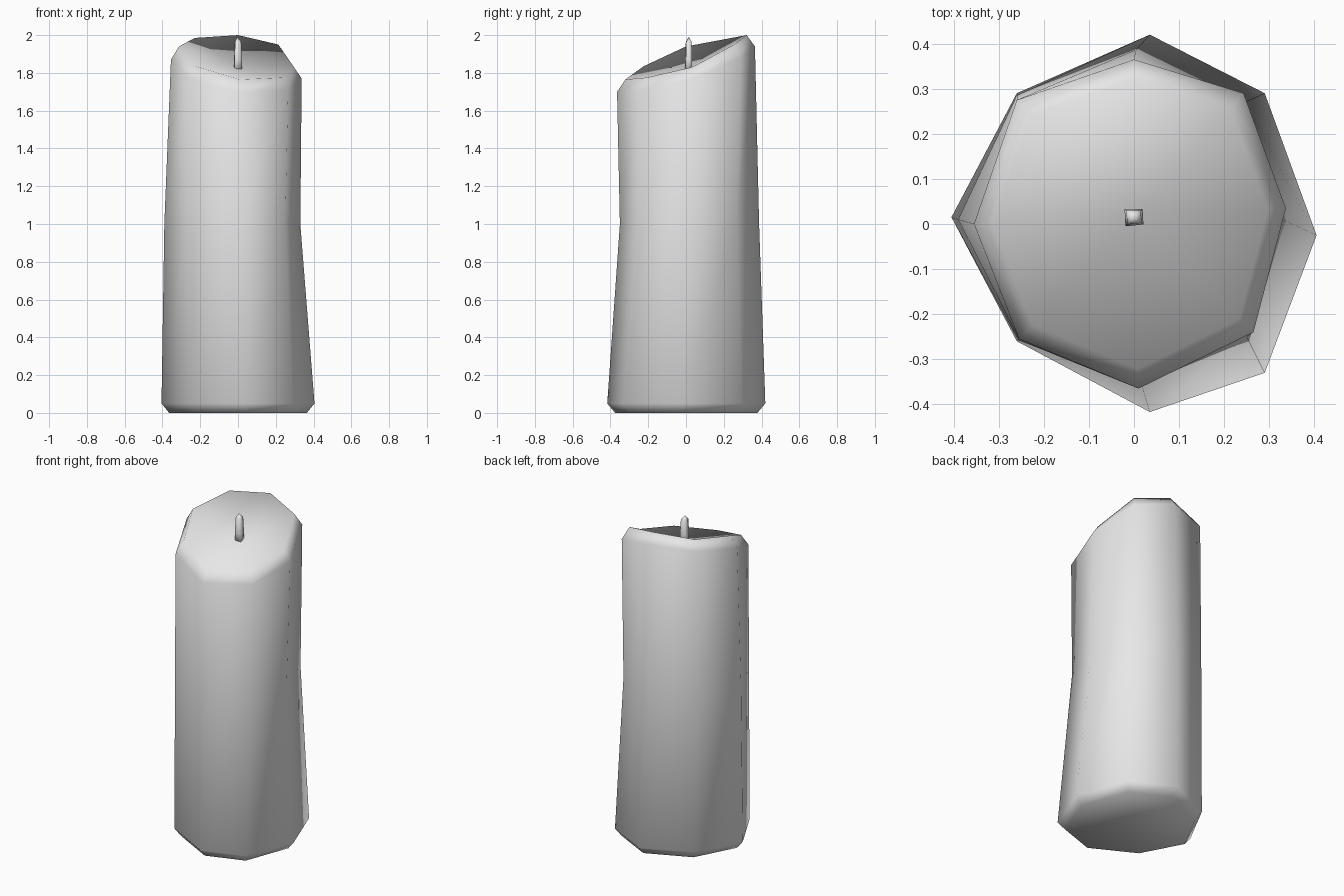
import bpy
import bmesh
from mathutils import Vector

cube = bpy.data.objects.get("Cube")
if cube:
    bpy.data.objects.remove(cube, do_unlink=True)


def make_material(name, colour):
    material = bpy.data.materials.new(name)
    material.use_nodes = True
    material.diffuse_color = colour
    material.node_tree.nodes["Principled BSDF"].inputs["Base Color"].default_value = colour
    return material


def at_height(outline, z):
    """Lift a flat outline to one height."""
    return [(x, y, z) for x, y in outline]


def loft(name, rings, material, bottom_centre=None, top_centre=None):
    """Skin a stack of rings; each end is a fan to a centre or one flat cap."""
    bm = bmesh.new()
    loops = [[bm.verts.new(p) for p in ring] for ring in rings]
    count = len(loops[0])
    for low, high in zip(loops, loops[1:]):
        for i in range(count):
            j = (i + 1) % count
            bm.faces.new((low[i], low[j], high[j], high[i]))
    for loop, centre in ((loops[0], bottom_centre), (loops[-1], top_centre)):
        if centre is None:
            bm.faces.new(loop)
        else:
            hub = bm.verts.new(centre)
            for i in range(count):
                bm.faces.new((loop[i], loop[(i + 1) % count], hub))
    bmesh.ops.recalc_face_normals(bm, faces=bm.faces)
    for face in bm.faces:
        face.smooth = True
    mesh = bpy.data.meshes.new(name)
    bm.to_mesh(mesh)
    bm.free()
    mesh.materials.append(material)
    obj = bpy.data.objects.new(name, mesh)
    bpy.context.scene.collection.objects.link(obj)
    return obj


grey = make_material("plain_grey", (0.8, 0.8, 0.8, 1.0))

# Candle body: irregular eight-sided outlines, counterclockwise from +x
base = [(0.405, -0.025), (0.29, 0.29), (0.035, 0.42), (-0.26, 0.29),
        (-0.405, 0.015), (-0.26, -0.26), (0.035, -0.417), (0.29, -0.33)]
waist = [(0.33, 0.01), (0.245, 0.27), (0.005, 0.387), (-0.26, 0.285),
         (-0.39, 0.01), (-0.257, -0.257), (0.015, -0.35), (0.25, -0.25)]
shoulder = [(0.337, 0.035, 1.77), (0.243, 0.29, 1.88), (0, 0.365, 1.94),
            (-0.26, 0.275, 1.93), (-0.355, 0, 1.87), (-0.255, -0.255, 1.77),
            (0.01, -0.365, 1.7), (0.265, -0.24, 1.71)]

# Slanted rim, pulled in from the shoulder to leave a narrow bevel
rim_heights = [1.83, 1.95, 2.0, 1.985, 1.94, 1.835, 1.765, 1.775]
rim = [(x * 0.88, y * 0.88, z) for (x, y, _), z in zip(shoulder, rim_heights)]
foot = [(x * 0.9, y * 0.9) for x, y in base]

loft("candle_body",
     [at_height(foot, 0), at_height(base, 0.05), at_height(waist, 1.0), shoulder, rim],
     grey, top_centre=(0, 0.015, 1.825))

# Wick: small crooked square stem with a blunt tip
square = [Vector((0.021, -0.001)), Vector((0.019, 0.033)),
          Vector((-0.021, 0.033)), Vector((-0.019, -0.005))]
middle = Vector((0, 0.015))
tip = [middle + (p - middle) * 0.8 for p in square]
loft("wick", [at_height(square, 1.8), at_height(square, 1.87), at_height(tip, 1.965)],
     grey, top_centre=(-0.004, 0.015, 1.99))
